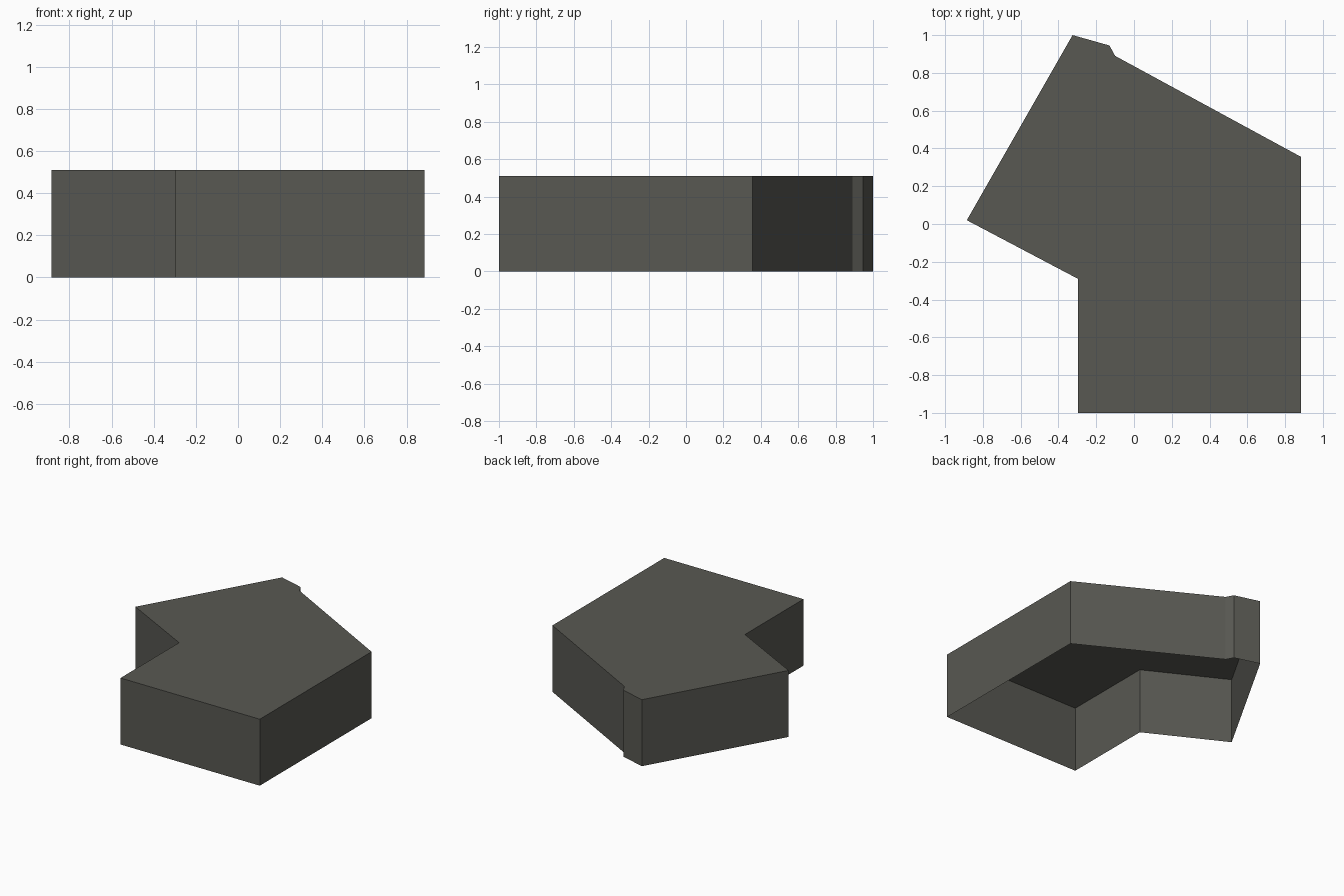
import bpy, bmesh

if "Cube" in bpy.data.objects:
    bpy.data.objects.remove(bpy.data.objects["Cube"])

HEIGHT = 0.51
# footprint, counter-clockwise from the front left corner
FOOTPRINT = [(-0.297, -1.0), (0.885, -1.0), (0.885, 0.355), (-0.10, 0.89),
             (-0.13, 0.945), (-0.325, 1.0), (-0.885, 0.02), (-0.297, -0.29)]

grey = bpy.data.materials.new("dark warm grey")
grey.diffuse_color = (0.098, 0.098, 0.085, 1.0)
grey.use_nodes = True
grey.node_tree.nodes["Principled BSDF"].inputs["Base Color"].default_value = grey.diffuse_color

# flat roof with outer walls, open underneath
bm = bmesh.new()
low = [bm.verts.new((x, y, 0)) for x, y in FOOTPRINT]
high = [bm.verts.new((x, y, HEIGHT)) for x, y in FOOTPRINT]
bm.faces.new(high)
for i in range(len(low)):
    j = (i + 1) % len(low)
    bm.faces.new((low[i], low[j], high[j], high[i]))

mesh = bpy.data.meshes.new("building_block")
bm.to_mesh(mesh)
bm.free()
mesh.materials.append(grey)
block = bpy.data.objects.new("building_block", mesh)
bpy.context.collection.objects.link(block)
